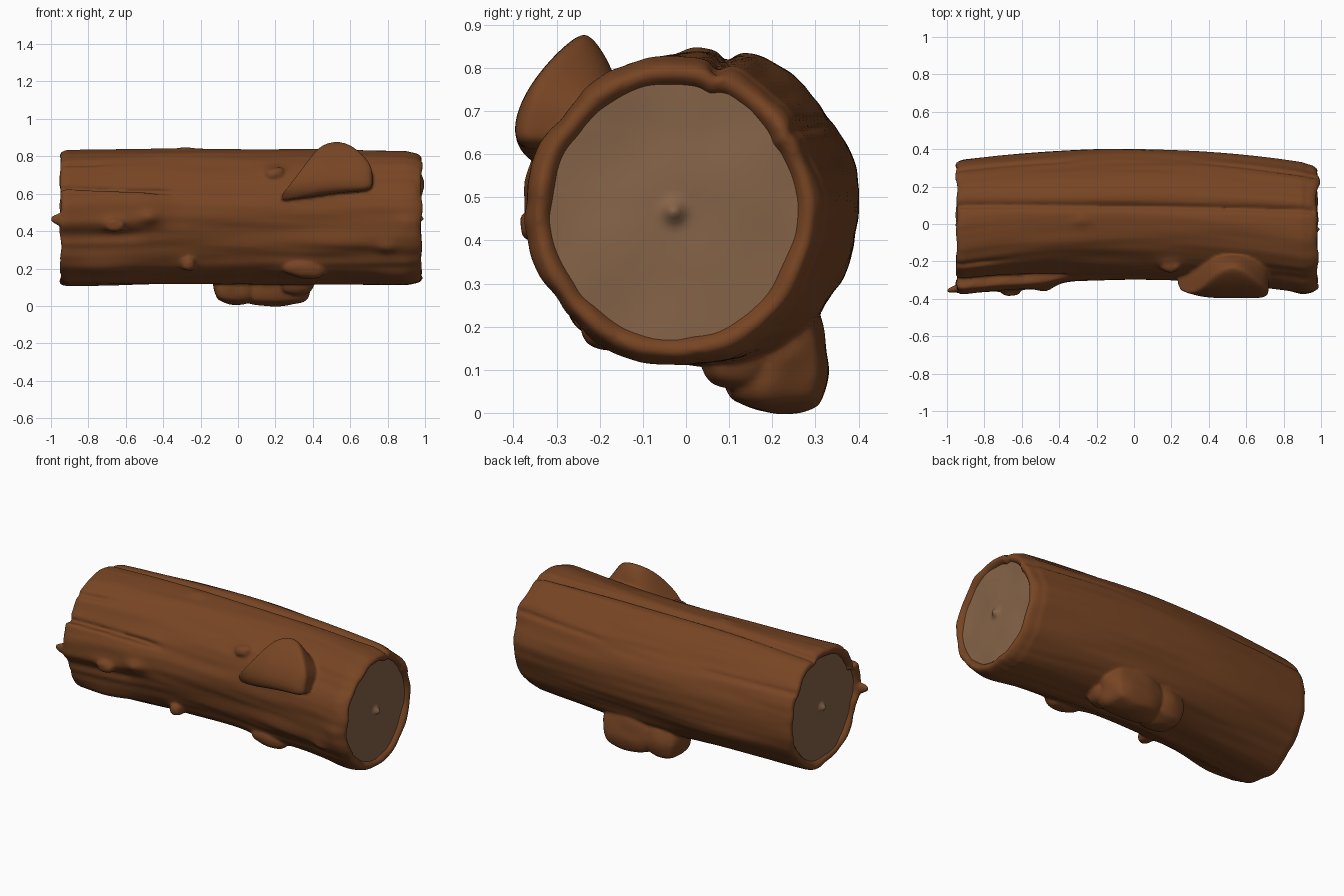
import bpy, bmesh, math
from mathutils import Vector, noise

if "Cube" in bpy.data.objects:
    bpy.data.objects.remove(bpy.data.objects["Cube"])

def material(name, col):
    m = bpy.data.materials.new(name)
    m.diffuse_color = (*col, 1)
    m.use_nodes = True
    m.node_tree.nodes["Principled BSDF"].inputs["Base Color"].default_value = m.diffuse_color
    return m

BARK = material("bark", (0.185, 0.059, 0.017))
WOOD = material("cut_wood", (0.235, 0.125, 0.065))

def finish(bm, name, mat, subsurf=0):
    bmesh.ops.recalc_face_normals(bm, faces=bm.faces[:])
    me = bpy.data.meshes.new(name)
    bm.to_mesh(me)
    bm.free()
    ob = bpy.data.objects.new(name, me)
    bpy.context.collection.objects.link(ob)
    me.materials.append(mat)
    for p in me.polygons:
        p.use_smooth = True
    if subsurf:
        md = ob.modifiers.new("smooth", 'SUBSURF')
        md.levels = md.render_levels = subsurf
        bpy.context.view_layer.objects.active = ob
        bpy.ops.object.modifier_apply(modifier="smooth")
    return ob

def loft(rings, name, mat, start=True, subsurf=0):
    bm = bmesh.new()
    vs = [[bm.verts.new(p) for p in r] for r in rings]
    n = len(vs[0])
    for a, b in zip(vs, vs[1:]):
        for i in range(n):
            bm.faces.new((a[i], a[(i + 1) % n], b[(i + 1) % n], b[i]))
    if start:
        bm.faces.new(vs[0])
    bm.faces.new(vs[-1])
    return finish(bm, name, mat, subsurf)

def step(a, b, v):
    t = max(0, min(1, (v - a) / (b - a)))
    return t * t * (3 - 2 * t)

# Bumps on the bark: x, angle, x width, angle width, height
BUMPS = [(-.27, 222, .05, 6, .015), (.33, 231, .12, 11, .02), (-.74, 224, .18, 12, .025),
         (-.66, 186, .07, 6, .02), (-.47, 180, .05, 5, .025), (.20, 138, .06, 6, .02),
         (.79, 206, .05, 6, .015), (.9, 185, .06, 8, .01), (-.28, 95, .05, 5, .01),
         (.5, 205, .2, 10, .01), (.85, 238, .1, 8, .01), (.15, 302, .3, 16, .015)]

def centre(x):
    return 0.052 - 0.078 * x * x - 0.013 * x, 0.476 - 0.011 * x * x

def bark_height(x, a):
    t = math.radians(a)
    h = 0.0025 * math.sin(7 * t + 1.2 * x) + 0.0015 * math.sin(13 * t - 2 * x)
    h += 0.014 * noise.noise(Vector((x * 1.3, math.cos(t) * 2.5, math.sin(t) * 2.5)))
    h += 0.004 * noise.noise(Vector((x * 2.5, math.cos(t) * 8, math.sin(t) * 8)))
    for bx, ba, sx, sa, bh in BUMPS:
        h += bh * math.exp(-((x - bx) / sx) ** 2 - ((a - ba) / sa) ** 2)
    # long split beside the top, cracks along the upper back edge
    top = 83 - 12 * x * x
    h -= 0.022 * math.exp(-((a - top) / 2.8) ** 2)
    h += 0.010 * math.exp(-((a - top + 10) / 6) ** 2)
    h -= 0.012 * step(.25, .5, abs(x)) * math.exp(-((a - 33) / 2) ** 2)
    # raised strip of bark at the front left
    edge = 154 + 9 * (x + .95)
    h += 0.032 * step(-.3, -.55, x) * step(edge, edge + 1.5, a) * step(193, 182, a)
    h -= 0.024 * step(-.3, -.45, x) * math.exp(-((a - edge + 1) / 2.2) ** 2)
    h -= 0.012 * step(-.45, -.6, x) * math.exp(-((a - 196) / 5) ** 2)
    h -= 0.012 * math.exp(-((a - 212) / 6) ** 2 - ((x - .75) / .3) ** 2)
    h -= 0.018 * math.exp(-((a - 128) / 1.8) ** 2 - ((x + .85) / .12) ** 2)
    return h

N = 240
ANG = [360 * i / N for i in range(N)]

def ring(x, s=1.0, px=None):
    cy, cz = centre(x)
    pts = []
    for a in ANG:
        t = math.radians(a)
        h = bark_height(x, a) * (1 if s > .95 else .5)
        ry, rz = (0.346 + h) * s, (0.361 + h) * s
        X = x if px is None else px
        if px is not None:
            X += .012 * noise.noise(Vector((math.cos(t) * 3, math.sin(t) * 3, px)))
            X += .012 * math.exp(-((a - 35) / 12) ** 2) if px > 0 else 0
        pts.append((X, cy + ry * math.cos(t), cz + rz * math.sin(t)))
    return pts

# Bark trunk with rolled rims at both ends and shallow sockets for the cut faces
LEFT = [(.82, -.90), (.85, -.925), (.87, -.938), (.90, -.948), (.94, -.951), (.97, -.945), (.988, -.93)]
RIGHT = [(.985, .925), (.97, .950), (.945, .970), (.915, .981), (.88, .981), (.845, .972), (.815, .955), (.79, .925)]
rings = [ring(-.93, s, px) for s, px in LEFT]
rings += [ring(-.91 + 1.81 * i / 110) for i in range(111)]
rings += [ring(.93, s, px) for s, px in RIGHT]
bark = [loft(rings, "bark_trunk", BARK)]

# Cut end faces with a small pith knob
def end_face(name, rim, x, sign):
    c = sum((Vector(p) for p in rim), Vector()) / N
    out = []
    for k in range(25):
        f = 1.02 - k / 24 * 1.01
        r = []
        for p in rim:
            q = c.lerp(Vector(p), f)
            d = math.hypot(q.y - c.y, q.z - c.z)
            flat = x + .01 * noise.noise(q * 6) + sign * .03 * math.exp(-(d / .022) ** 2)
            r.append((flat, q.y, q.z))
        out.append(r)
    loft(out, name, WOOD, start=False)

end_face("left_cut_face", rings[1], -.93, -1)
end_face("right_cut_face", rings[-2], .960, 1)

# Bracket-shaped flap on the upper front: x, bottom, top
PROF = [(.55, -.35), (.60, -.385), (.64, -.404), (.70, -.392), (.75, -.37), (.81, -.325), (.85, -.287), (.9, -.225)]

def flap_y(z):
    for (z0, y0), (z1, y1) in zip(PROF, PROF[1:]):
        if z <= z1:
            return y0 + (y1 - y0) * (z - z0) / (z1 - z0)
    return -.22

flap = []
for x, b, t in [(.23, .56, .60), (.27, .562, .645), (.34, .57, .735), (.42, .58, .85), (.485, .59, .885),
                (.57, .60, .886), (.64, .605, .842), (.69, .61, .79), (.715, .625, .745), (.72, .65, .70)]:
    thin = min(1, (t - b) / .2)
    sec = [(x, -.15, b + .03), (x, -.27, b + .01)]
    for k in range(6):
        z = b + (t - b) * k / 5
        sec.append((x, flap_y(z) + .05 * (1 - thin), z))
    sec += [(x, flap_y(t) + .03, t - .008), (x, -.15, b + (t - b) * .6)]
    flap.append(sec)
bark.append(loft(flap, "bracket_flap", BARK, subsurf=2))

# Rounded burls, stubs and splinters
def blob(name, c, r, rot=0, box=.25):
    bm = bmesh.new()
    bmesh.ops.create_icosphere(bm, subdivisions=4, radius=1)
    ca, sa = math.cos(rot), math.sin(rot)
    for v in bm.verts:
        d = v.co.copy()
        # push out the corners a little and roughen
        d *= 1 + box * (1 - max(abs(k) for k in d)) + .1 * noise.noise(d * 1.4 + Vector(c) * 7)
        p = Vector((d.x * r[0], d.y * r[1], d.z * r[2]))
        v.co = Vector(c) + Vector((p.x * ca - p.z * sa, p.y, p.x * sa + p.z * ca))
        v.co.z = max(v.co.z, -.003 + .006 * (d.x * d.x + d.y * d.y))
    bark.append(finish(bm, name, BARK))

blob("bottom_stub_large", (.205, .21, .125), (.19, .122, .13), box=.45)
blob("bottom_stub_small", (-.015, .20, .12), (.118, .118, .11), box=.5)
blob("bottom_stub_knob", (.31, .125, .115), (.095, .088, .06))
blob("front_knot", (.35, -.18, .205), (.12, .065, .058), rot=-.15)
blob("front_peg", (-.265, -.205, .225), (.04, .06, .038))
blob("upper_knot", (.195, -.215, .705), (.055, .045, .035), rot=.2)
blob("side_knot", (-.66, -.335, .435), (.06, .05, .04))

# Pointed splinter past the left end
path = [(-1.005, -.357, .465, .012), (-.975, -.352, .463, .03), (-.94, -.343, .46, .042),
        (-.85, -.325, .455, .045), (-.7, -.28, .45, .03)]
bark.append(loft([[(x, y + .6 * r * math.cos(k * math.pi / 5), z + r * math.sin(k * math.pi / 5))
                   for k in range(10)] for x, y, z, r in path], "bark_splinter", BARK, subsurf=2))

# Grow the burls, flap and splinter into one skin with the trunk
bpy.ops.object.select_all(action='DESELECT')
for ob in bark:
    ob.select_set(True)
trunk = bark[0]
bpy.context.view_layer.objects.active = trunk
bpy.ops.object.join()
rm = trunk.modifiers.new("skin", 'REMESH')
rm.mode = 'VOXEL'
rm.voxel_size = .0085
rm.use_smooth_shade = True
sm = trunk.modifiers.new("soften", 'SMOOTH')
sm.factor = .5
sm.iterations = 4
